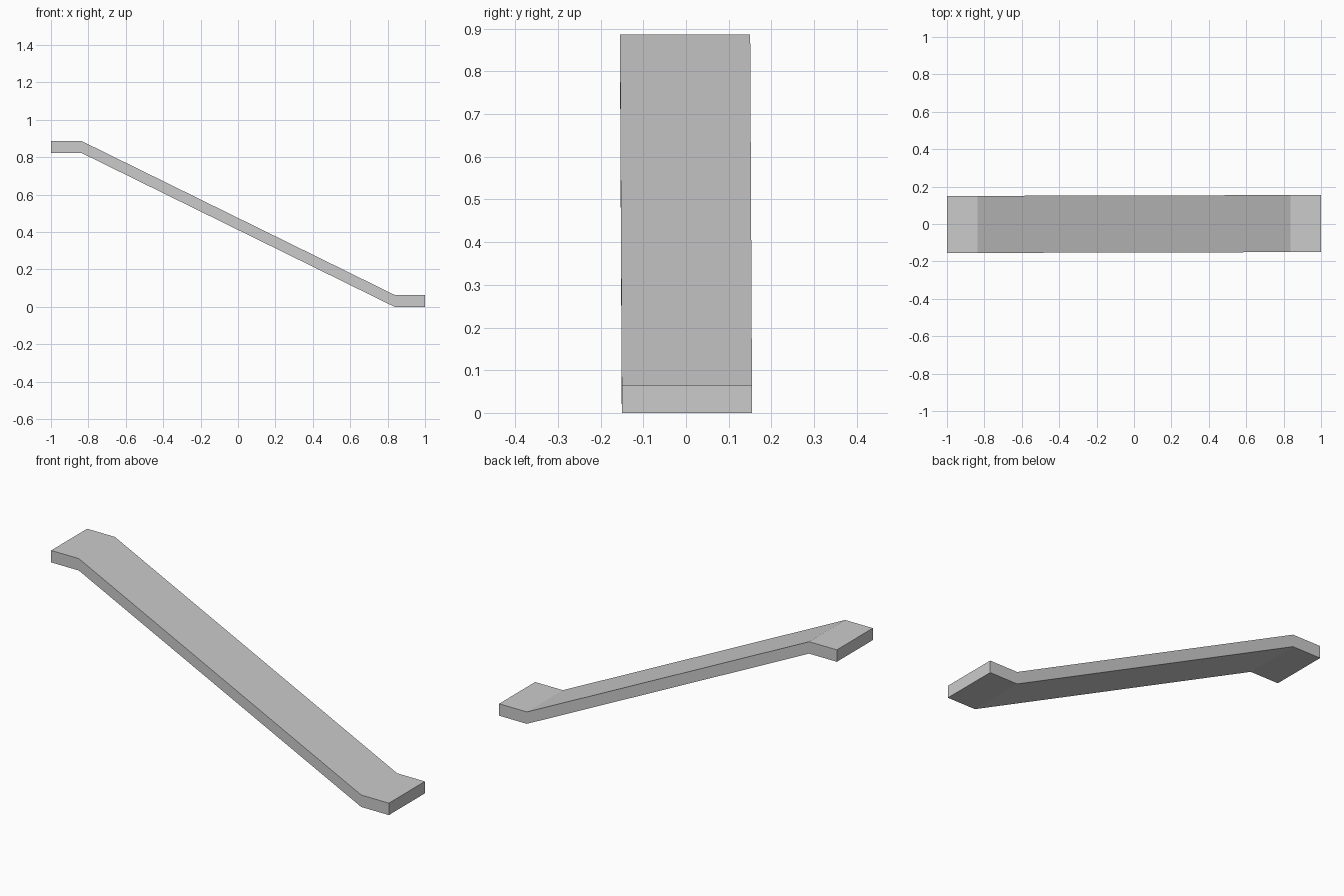
import bpy, bmesh

if "Cube" in bpy.data.objects:
    bpy.data.objects.remove(bpy.data.objects["Cube"])

HALF_WIDTH = 0.1525
THICKNESS = 0.064
SKEW = 0.0025  # slight sideways drift along the length

# Underside path: upper landing, slope, lower landing
path = [(-1.0, 0.822), (-0.836, 0.822), (0.836, 0.0), (1.0, 0.0)]
outline = path + [(x, z + THICKNESS) for x, z in reversed(path)]

# Side profile extruded across the width
bm = bmesh.new()
face = bm.faces.new([bm.verts.new((x, SKEW * x - HALF_WIDTH, z)) for x, z in outline])
ext = bmesh.ops.extrude_face_region(bm, geom=[face])
moved = [g for g in ext["geom"] if isinstance(g, bmesh.types.BMVert)]
bmesh.ops.translate(bm, verts=moved, vec=(0, 2 * HALF_WIDTH, 0))
bmesh.ops.recalc_face_normals(bm, faces=bm.faces)

mesh = bpy.data.meshes.new("ramp")
bm.to_mesh(mesh)
bm.free()
ramp = bpy.data.objects.new("ramp", mesh)
bpy.context.collection.objects.link(ramp)
